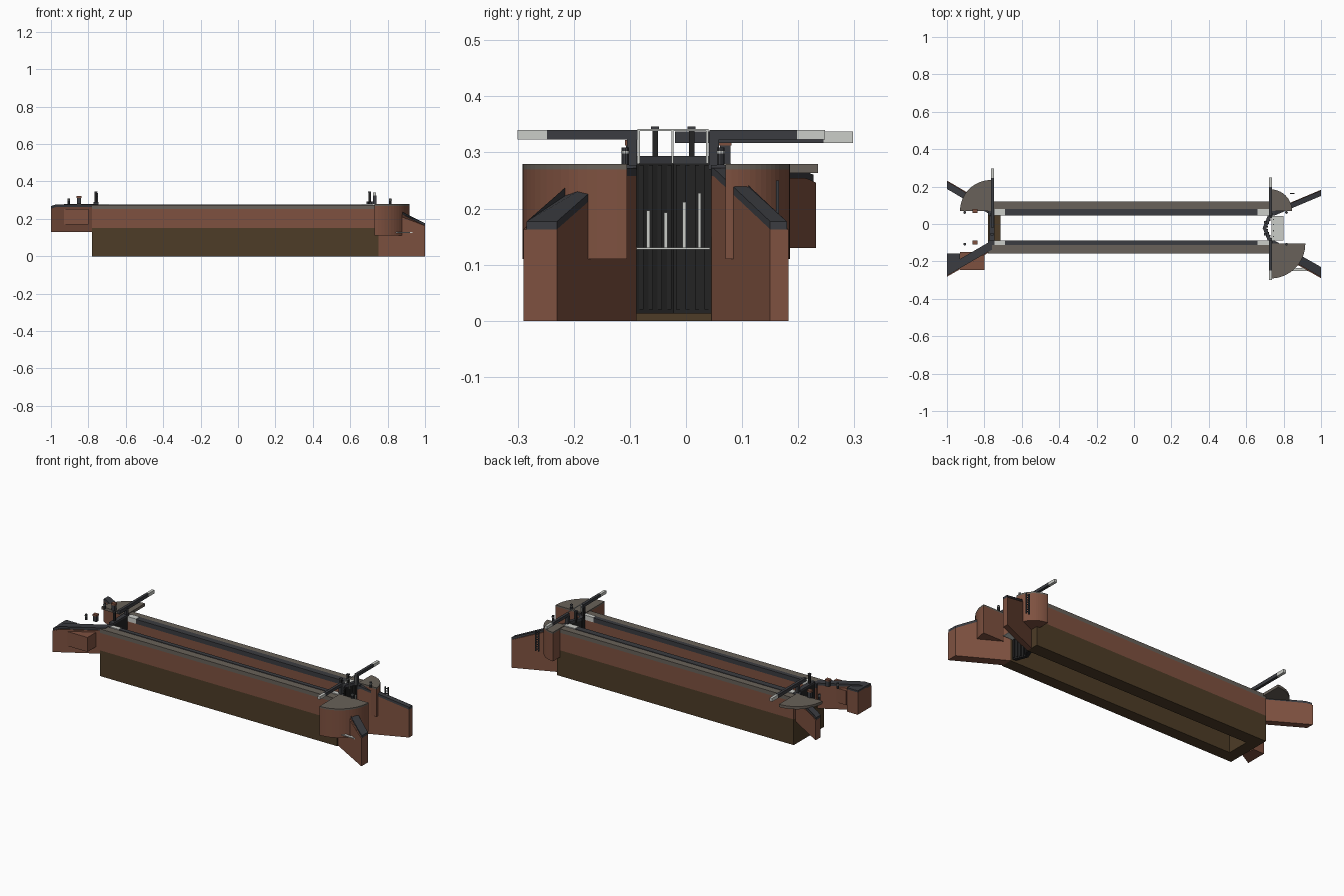
import bpy, bmesh, math

cube = bpy.data.objects.get("Cube")
if cube:
    bpy.data.objects.remove(cube)


def material(name, rgb):
    m = bpy.data.materials.new(name)
    m.use_nodes = True
    m.diffuse_color = (*rgb, 1)
    m.node_tree.nodes["Principled BSDF"].inputs["Base Color"].default_value = (*rgb, 1)
    return m


BRICK = material("brick", (0.21, 0.083, 0.051))
EARTH = material("dark_brown_base", (0.075, 0.045, 0.02))
STONE = material("grey_stone", (0.14, 0.12, 0.1))
SLATE = material("slate", (0.043, 0.045, 0.052))
WHITE = material("pale_grey_paint", (0.6, 0.61, 0.58))
BLACK = material("black_timber", (0.017, 0.017, 0.017))


def prism(name, plan, low, high, mat):
    """Upright solid over a plan outline; low and high may vary per corner."""
    n = len(plan)
    low = low if isinstance(low, list) else [low] * n
    high = high if isinstance(high, list) else [high] * n
    bm = bmesh.new()
    a = [bm.verts.new((x, y, z)) for (x, y), z in zip(plan, low)]
    b = [bm.verts.new((x, y, z)) for (x, y), z in zip(plan, high)]
    bm.faces.new(a[::-1])
    bm.faces.new(b)
    for i in range(n):
        j = (i + 1) % n
        bm.faces.new((a[i], a[j], b[j], b[i]))
    bmesh.ops.recalc_face_normals(bm, faces=bm.faces)
    me = bpy.data.meshes.new(name)
    bm.to_mesh(me)
    bm.free()
    me.materials.append(mat)
    ob = bpy.data.objects.new(name, me)
    bpy.context.collection.objects.link(ob)
    return ob


def box(name, x0, x1, y0, y1, z0, z1, mat):
    return prism(name, [(x0, y0), (x1, y0), (x1, y1), (x0, y1)], z0, z1, mat)


def fan(cx, cy, r, sx, sy, n=16):
    arc = [(cx + sx * r * math.cos(i * math.pi / 2 / n),
            cy + sy * r * math.sin(i * math.pi / 2 / n)) for i in range(n + 1)]
    return [(cx, cy)] + arc


def post(name, x, y, r, z0, z1, mat, n=10):
    ring = [(x + r * math.cos(i * math.tau / n), y + r * math.sin(i * math.tau / n)) for i in range(n)]
    return prism(name, ring, z0, z1, mat)


# Chamber walls with stone and slate copings
for side, inner, mid, outer in (("back", 0.045, 0.08, 0.12), ("front", -0.088, -0.113, -0.157)):
    y0, y1 = sorted((inner, outer))
    box(side + "_wall_base", -0.78, 0.75, y0, y1, 0, 0.15, EARTH)
    box(side + "_wall", -0.78, 0.75, y0, y1, 0.15, 0.252, BRICK)
    y0, y1 = sorted((mid, outer))
    box(side + "_stone_coping", -0.78, 0.75, y0, y1, 0.252, 0.275, STONE)
    y0, y1 = sorted((inner, mid))
    box(side + "_slate_coping", -0.69, 0.66, y0, y1, 0.252, 0.278, SLATE)
    box(side + "_pale_coping_upper", -0.745, -0.69, y0, y1, 0.252, 0.28, WHITE)
    box(side + "_pale_coping_lower", 0.66, 0.73, y0, y1, 0.252, 0.28, WHITE)
    box(side + "_upper_quoin", -0.78, -0.745, y0, y1, 0.252, 0.278, SLATE)
    box(side + "_lower_quoin", 0.73, 0.75, y0, y1, 0.252, 0.278, SLATE)

# Quarter-round beam platforms
for side, cy, r, sy in (("front", -0.105, 0.186, -1), ("back", 0.07, 0.115, 1)):
    plan = fan(0.73, cy, r, 1, sy)
    prism(side + "_lower_platform", plan, 0.11, 0.27, BRICK)
    prism(side + "_lower_platform_top", plan, 0.27, 0.279, STONE)
prism("back_upper_platform", fan(-0.765, 0.07, 0.165, -1, 1), 0.263, 0.279, STONE)


def wing(name, xs, inner, width, low, tops):
    """Splayed wing wall with a coping that follows its top."""
    plan = [(x, y) for x, y in zip(xs, inner)]
    plan += [(x, y + w) for x, y, w in list(zip(xs, inner, width))[::-1]]
    under = [t - 0.014 for t in tops] + [t - 0.014 for t in tops[::-1]]
    prism(name, plan, low, under, BRICK)
    n = len(xs)
    cap = plan[:n] + [(x, y + w * 0.9) for x, y, w in list(zip(xs, inner, width))[::-1]]
    prism(name + "_coping", cap, under, [t for t in tops] + tops[::-1], SLATE)


wing("front_lower_wing", [0.75, 0.81, 1.0], [-0.088, -0.122, -0.23], [-0.06] * 3,
     0, [0.272, 0.272, 0.177])
wing("back_lower_wing", [0.75, 0.76, 1.0], [0.045, 0.049, 0.15], [0.033] * 3,
     0, [0.272, 0.272, 0.177])
wing("front_upper_wing", [-0.76, -0.97, -1.0], [-0.088, -0.21, -0.227], [-0.055] * 3,
     0.13, [0.278, 0.278, 0.268])
wing("back_upper_wing", [-0.76, -0.97, -1.0], [0.045, 0.17, 0.187], [0.045] * 3,
     0.13, [0.27, 0.268, 0.26])

# Buttress and end block on the upper front wing
box("front_buttress", -0.93, -0.8, -0.246, -0.15, 0.17, 0.254, BRICK)
end_plan = [(-1, -0.235), (-0.93, -0.19), (-0.93, -0.157), (-1, -0.157)]
prism("front_end_block", end_plan, 0.13, 0.26, BRICK)
prism("front_end_block_top", end_plan, 0.26, 0.27, SLATE)

# Upper sill and single upper gate
box("upper_sill", -0.78, -0.713, -0.088, 0.045, 0, 0.14, EARTH)
box("upper_gate", -0.772, -0.746, -0.088, 0.045, 0.14, 0.28, BLACK)
box("upper_gate_rail", -0.772, -0.746, -0.088, 0.045, 0.28, 0.29, SLATE)

# Mitred lower gates with top rails and planks
MID = -0.022
for side, y in (("front", -0.088), ("back", 0.045)):
    leaf = [(0.715, y), (0.688, MID), (0.708, MID), (0.737, y)]
    prism(side + "_lower_gate", leaf, 0.013, 0.28, BLACK)
    prism(side + "_lower_gate_rail", leaf, 0.28, 0.294, SLATE)
    for i in range(4):
        t = (i + 0.5) / 4
        x, py = 0.737 + (0.708 - 0.737) * t, y + (MID - y) * t
        box(side + "_gate_rib", x - 0.004, x + 0.004, py - 0.004, py + 0.004, 0.02, 0.278, BLACK)


# Balance beams with pale tips and heel posts
def beam(name, x, root, joint, tip, z0, z1):
    for part, a, b, mat in (("", root, joint, SLATE), ("_tip", joint, tip, WHITE)):
        y0, y1 = sorted((a, b))
        box(name + part, x - 0.008, x + 0.008, y0, y1, z0, z1, mat)


beam("front_lower_beam", 0.731, -0.086, -0.248, -0.3, 0.323, 0.34)
beam("back_lower_beam", 0.731, 0.042, 0.198, 0.248, 0.323, 0.34)
beam("upper_beam", -0.757, -0.02, 0.245, 0.298, 0.317, 0.337)
for x, ys in ((0.731, (-0.096, 0.05)), (-0.757, (0.05,))):
    for y in ys:
        box("heel_post", x - 0.009, x + 0.009, y - 0.009, y + 0.009, 0.27, 0.325, SLATE)

# Paddle gear posts
for x, ys in ((0.704, (-0.055, 0.01)), (-0.76, (-0.055,))):
    for y in ys:
        box("paddle_post", x - 0.006, x + 0.006, y - 0.005, y + 0.005, 0.28, 0.343, BLACK)
        box("paddle_cap", x - 0.008, x + 0.008, y - 0.007, y + 0.007, 0.34, 0.346, SLATE)

# Gate handrail
for y in (-0.084, -0.024, 0.038):
    box("rail_post", 0.734, 0.738, y - 0.002, y + 0.002, 0.28, 0.341, WHITE)
box("hand_rail", 0.734, 0.738, -0.086, 0.04, 0.338, 0.342, WHITE)

# Footway below the lower gates and its upright rods
box("lower_footway", 0.738, 0.8, -0.088, 0.043, 0.127, 0.131, WHITE)
for y, top in ((-0.067, 0.197), (-0.036, 0.193), (-0.003, 0.212), (0.024, 0.228)):
    box("upright_rod", 0.742, 0.748, y - 0.003, y + 0.003, 0.13, top, WHITE)

# Bollards with pale bands, and gear blocks
for x in (-0.905, 0.815):
    for y in (-0.108, 0.062):
        post("bollard", x, y, 0.007, 0.278, 0.309, SLATE)
        post("bollard_band", x, y, 0.0078, 0.298, 0.303, WHITE)
for y in (-0.098, 0.07):
    box("gear_block", -0.861, -0.839, y - 0.009, y + 0.009, 0.28, 0.312, SLATE)
    box("gear_cap", -0.863, -0.837, y - 0.011, y + 0.011, 0.312, 0.322, BRICK)

# Landing plate and wall ladder
box("landing_plate", 0.83, 0.94, -0.252, -0.235, 0.125, 0.13, WHITE)
for x in (0.838, 0.856):
    box("ladder_stile", x - 0.003, x + 0.003, 0.16, 0.166, 0.13, 0.25, SLATE)
for i in range(8):
    z = 0.14 + i * 0.014
    box("ladder_rung", 0.838, 0.856, 0.161, 0.165, z, z + 0.004, SLATE)
